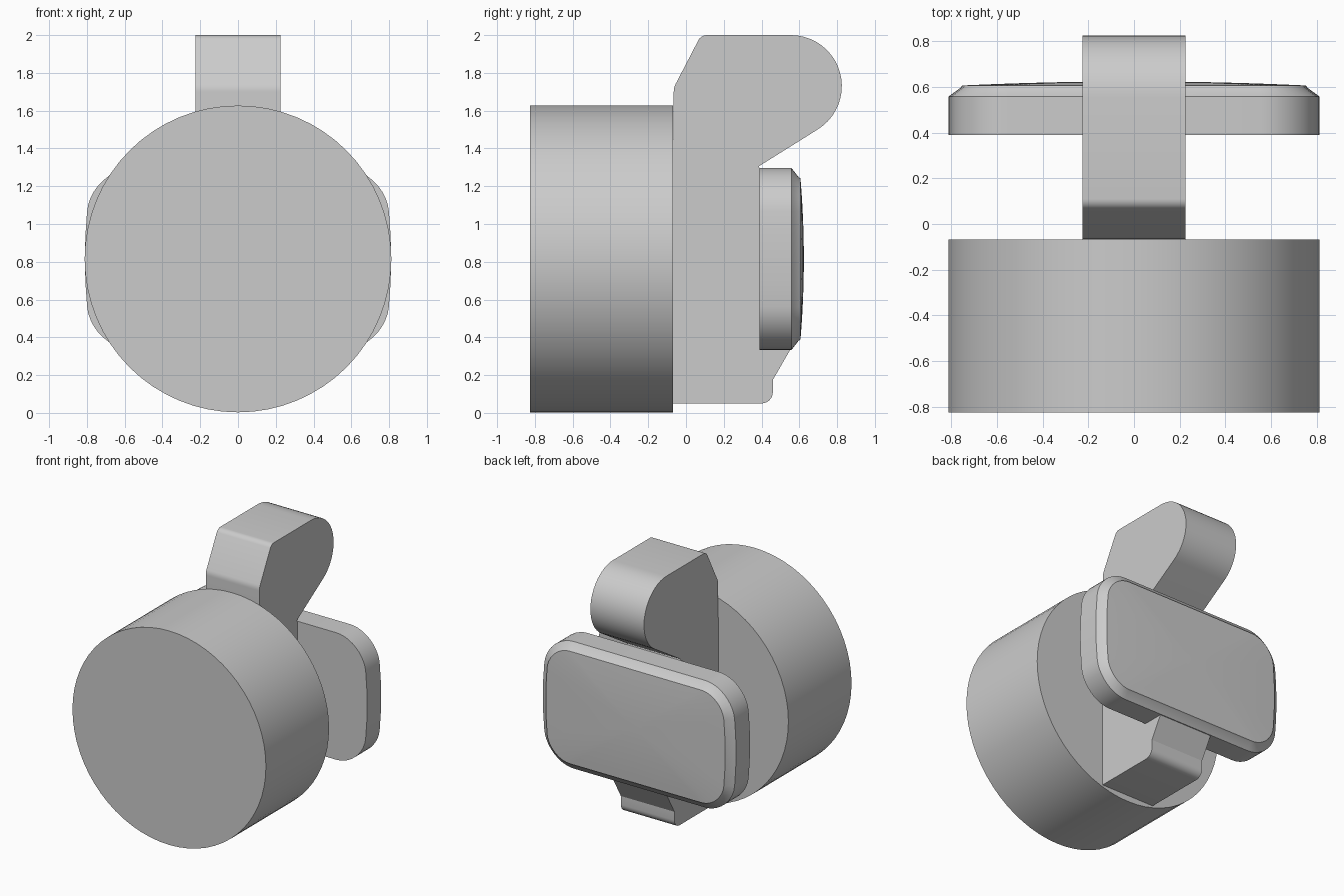
import bpy, bmesh
from math import sin, cos, pi, radians

if "Cube" in bpy.data.objects:
    bpy.data.objects.remove(bpy.data.objects["Cube"])


def loft(name, rings):
    """Bridge equal-length closed rings of points and cap both ends."""
    bm = bmesh.new()
    rows = [[bm.verts.new(p) for p in ring] for ring in rings]
    n = len(rows[0])
    for a, b in zip(rows, rows[1:]):
        for i in range(n):
            j = (i + 1) % n
            bm.faces.new((a[i], a[j], b[j], b[i]))
    bm.faces.new(rows[0])
    bm.faces.new(rows[-1])
    bmesh.ops.recalc_face_normals(bm, faces=bm.faces[:])
    mesh = bpy.data.meshes.new(name)
    bm.to_mesh(mesh)
    bm.free()
    obj = bpy.data.objects.new(name, mesh)
    bpy.context.collection.objects.link(obj)
    bpy.context.view_layer.objects.active = obj
    obj.select_set(True)
    bpy.ops.object.shade_smooth_by_angle(angle=radians(25))
    obj.select_set(False)
    return obj


def arc(cx, cz, r, start, end, steps):
    """Points along an arc, angles in degrees."""
    angles = [radians(start + (end - start) * i / steps) for i in range(steps + 1)]
    return [(cx + r * cos(a), cz + r * sin(a)) for a in angles]


# Round drum at the front
CZ = 0.815
circle = arc(0, CZ, 0.812, 0, 360, 64)[:-1]
loft("drum", [[(x, y, z) for x, z in circle] for y in (-0.825, -0.068)])

# Bracket: side profile (y, z) extruded across x
profile = [(-0.07, 0.05)]
profile += arc(0.40, 0.11, 0.06, -90, 0, 6)              # rounded foot
profile += [(0.46, 0.175), (0.555, 0.34), (0.54, 0.8), (0.41, 1.25), (0.385, 1.305)]
profile += arc(0.555, 1.73, 0.27, -58, 90, 20)           # round head
profile += arc(0.11, 1.95, 0.05, 90, 150, 5)             # upper front corner
profile += arc(0.025, 1.70, 0.09, 153, 180, 4)           # bend above the drum
profile += [(-0.065, 1.45), (-0.07, 1.45)]
loft("bracket", [[(x, y, z) for y, z in profile] for x in (-0.225, 0.225)])


# Pad at the back: rounded rectangle with slightly bulged ends
def pad_ring(inset, y, scale=1.0):
    a, b, r = 0.81 - inset, 0.482 - inset, 0.23 - inset
    pts = []
    for k, (sx, sz) in enumerate([(1, 1), (-1, 1), (-1, -1), (1, -1)]):
        pts += arc(sx * (a - r), sz * (b - r), r, 90 * k, 90 * k + 90, 10)
        if k % 2 == 1:                                   # long edges stay straight
            continue
        pts.append((0, sz * b))
    out = []
    for x, z in pts:
        x *= 1 - 0.05 * (z / b) ** 2
        out.append((x * scale, y, CZ + z * scale))
    return out


def with_ends(ring):
    """Add evenly spaced points on the two short ends so that they curve."""
    n = len(ring)
    out = []
    for i, p in enumerate(ring):
        q = ring[(i + 1) % n]
        out.append(p)
        if abs(p[0] - q[0]) < 0.01 and p[0] * q[0] > 0 and i in ENDS:
            y = p[1]
            for t in (0.25, 0.5, 0.75):
                bulge = 0.012 * 4 * t * (1 - t) * abs(p[0]) / 0.81
                x = p[0] + (q[0] - p[0]) * t
                out.append((x + (bulge if x > 0 else -bulge), y, p[2] + (q[2] - p[2]) * t))
    return out


ENDS = (22, 45)                                          # last points before the end edges
rings = [pad_ring(0, 0.39), pad_ring(0, 0.558), pad_ring(0.05, 0.597), pad_ring(0.055, 0.606)]
rings += [pad_ring(0.055, 0.606 + 0.018 * (1 - s * s), s) for s in (0.85, 0.7, 0.5, 0.3, 0.1)]
loft("back_pad", [with_ends(r) for r in rings])
